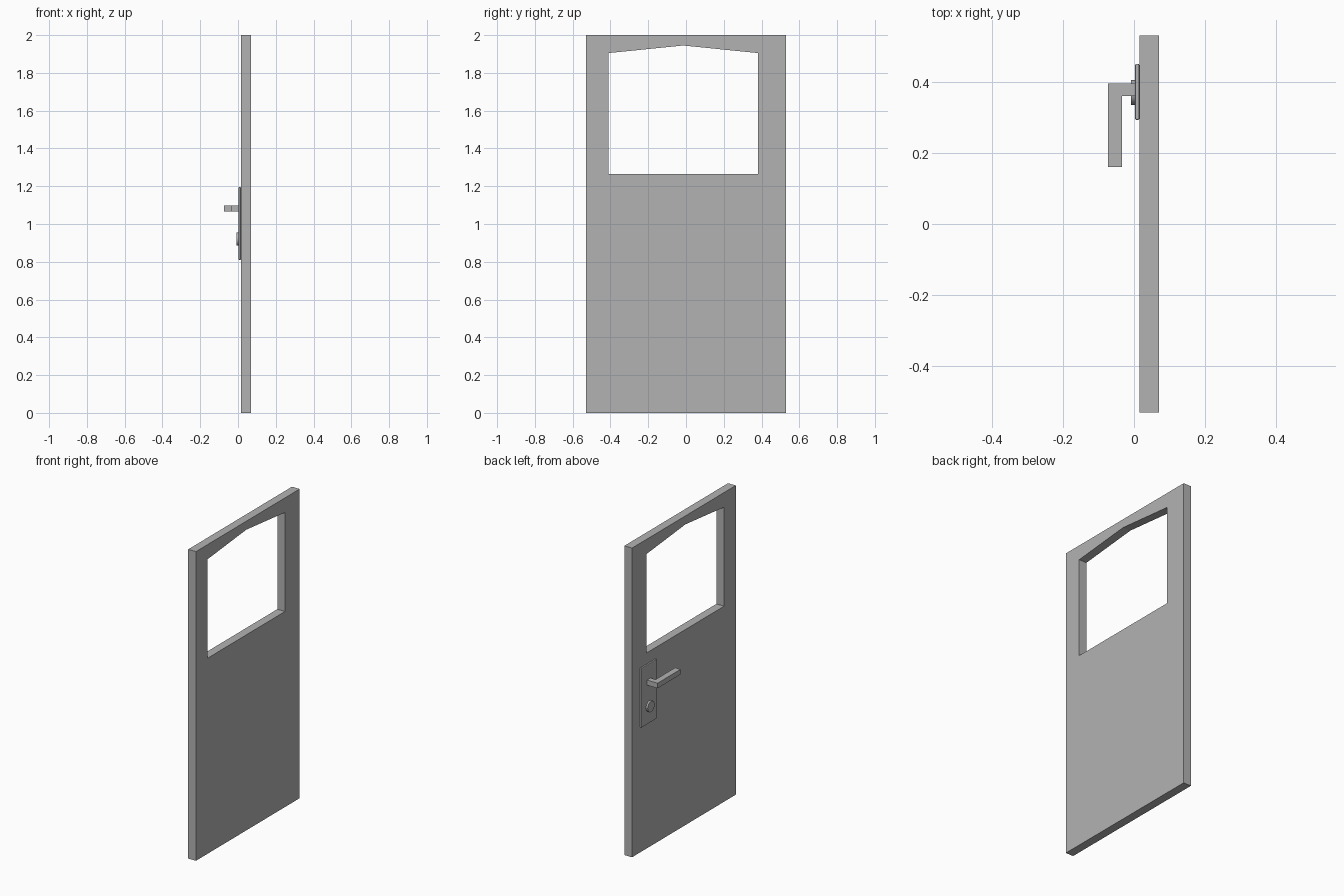
import bpy
import bmesh

old = bpy.data.objects.get("Cube")
if old:
    bpy.data.objects.remove(old, do_unlink=True)

# Single plain grey finish
GREY = (0.45, 0.45, 0.45, 1)
grey = bpy.data.materials.new("plain_grey")
grey.use_nodes = True
grey.diffuse_color = GREY
grey.node_tree.nodes["Principled BSDF"].inputs["Base Color"].default_value = GREY


def finish(name, bm):
    bmesh.ops.recalc_face_normals(bm, faces=bm.faces)
    mesh = bpy.data.meshes.new(name)
    bm.to_mesh(mesh)
    bm.free()
    mesh.materials.append(grey)
    obj = bpy.data.objects.new(name, mesh)
    bpy.context.collection.objects.link(obj)
    return obj


def extrude(bm, faces, offset):
    """Sweep flat faces into a solid."""
    result = bmesh.ops.extrude_face_region(bm, geom=faces)
    verts = [g for g in result["geom"] if isinstance(g, bmesh.types.BMVert)]
    bmesh.ops.translate(bm, verts=verts, vec=offset)


def bevel(obj, width):
    mod = obj.modifiers.new("soft_edges", 'BEVEL')
    mod.width = width
    mod.segments = 2
    mod.limit_method = 'ANGLE'


# Door slab: outline and window rings joined by quads, then thickened
BACK, FRONT = 0.07, 0.015
HALF, PEAK = 0.53, -0.015
outline = [(-HALF, 0), (HALF, 0), (HALF, 2), (PEAK, 2), (-HALF, 2)]
window = [(-0.41, 1.265), (0.38, 1.265), (0.38, 1.905), (PEAK, 1.945), (-0.41, 1.905)]
bm = bmesh.new()
outer, inner = [[bm.verts.new((FRONT, y, z)) for y, z in ring] for ring in (outline, window)]
for i in range(len(outer)):
    j = (i + 1) % len(outer)
    bm.faces.new((outer[i], outer[j], inner[j], inner[i]))
extrude(bm, bm.faces[:], (BACK - FRONT, 0, 0))
finish("door_panel", bm)

# Lock plate
PLATE = 0.003
bm = bmesh.new()
corners = [(0.292, 0.81), (0.45, 0.81), (0.45, 1.195), (0.292, 1.195)]
face = bm.faces.new([bm.verts.new((PLATE, y, z)) for y, z in corners])
extrude(bm, [face], (FRONT - PLATE, 0, 0))
bevel(finish("lock_plate", bm), 0.004)

# Lever handle: L-shaped profile seen from above
lever = [(PLATE, 0.395), (-0.073, 0.395), (-0.073, 0.16),
         (-0.034, 0.16), (-0.034, 0.36), (PLATE, 0.36)]
bm = bmesh.new()
face = bm.faces.new([bm.verts.new((x, y, 1.065)) for x, y in lever])
extrude(bm, [face], (0, 0, 0.033))
finish("lever_handle", bm)

# Round lock cylinder
bpy.ops.mesh.primitive_cylinder_add(
    vertices=32, radius=0.035, depth=0.012,
    location=(-0.003, 0.369, 0.92), rotation=(0, 1.5708, 0))
lock = bpy.context.object
lock.name = "lock_cylinder"
lock.data.materials.append(grey)
bpy.ops.object.shade_smooth_by_angle()
